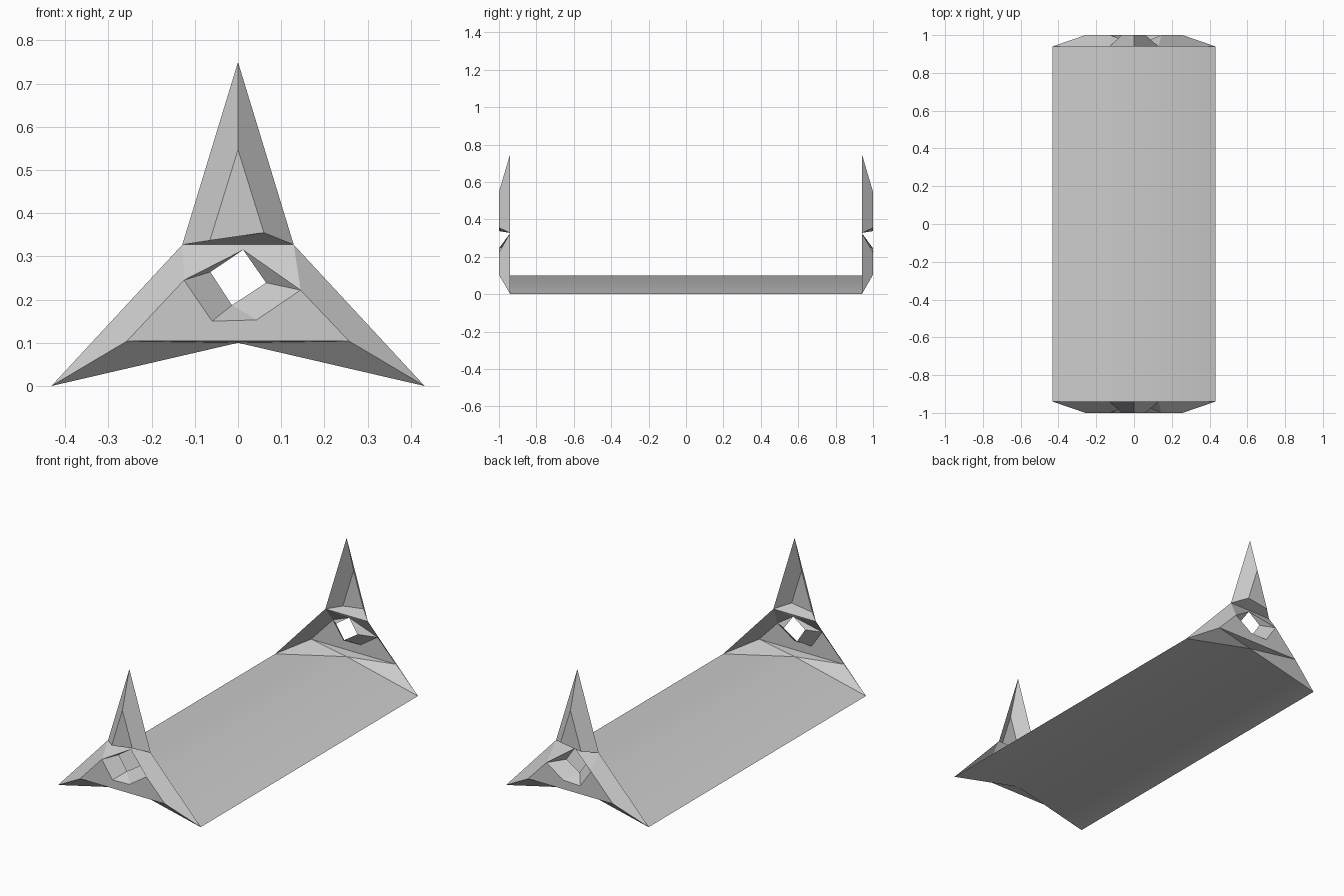
import bpy

if "Cube" in bpy.data.objects:
    bpy.data.objects.remove(bpy.data.objects["Cube"])

grey = bpy.data.materials.new("plain grey")
grey.diffuse_color = (0.6, 0.6, 0.6, 1)
grey.use_nodes = True
grey.node_tree.nodes["Principled BSDF"].inputs["Base Color"].default_value = grey.diffuse_color
BACK, FRONT = 0.94, 1.0   # inner and outer planes of each end piece


def add_part(name, verts, faces):
    mesh = bpy.data.meshes.new(name)
    mesh.from_pydata(verts, [], faces)
    mesh.materials.append(grey)
    obj = bpy.data.objects.new(name, mesh)
    bpy.context.collection.objects.link(obj)
    return obj


def add_end(name, side, points, faces):
    """Hollow faceted shell; side is -1 for the front end, 1 for the back."""
    verts = [(x, side * y, z) for x, y, z in points]
    if side > 0:
        faces = [f[::-1] for f in faces]
    return add_part(name, verts, faces)


# Long folded sheet, softly shaded across its ridge
sheet = add_part("folded_sheet",
                 [(x, y, z) for y in (-BACK, BACK)
                  for x, z in ((-0.432, 0), (0, 0.1), (0.432, 0))],
                 [(0, 1, 4, 3), (1, 2, 5, 4)])
sheet.data.shade_smooth()

# Lower end piece: bevelled plate with a funnel-shaped opening
base_points = [
    (-0.432, BACK, 0), (0, BACK, 0.1), (0.432, BACK, 0),             # 0-2 foot
    (0.129, BACK, 0.327), (-0.129, BACK, 0.327),                    # 3-4 shoulders
    (-0.257, FRONT, 0.104), (0.257, FRONT, 0.104),                  # 5-6 plate corners
    (-0.125, FRONT, 0.245), (-0.06, FRONT, 0.15),                   # 7-8 opening
    (0.043, FRONT, 0.153), (0.145, FRONT, 0.222),                   # 9-10 opening
    (0.012, BACK + 0.005, 0.315),                                   # 11 opening top
    (-0.064, BACK, 0.264), (-0.014, BACK, 0.187), (0.065, BACK, 0.239),  # 12-14 inner rim
]
base_faces = [
    (0, 1, 5), (1, 6, 5), (1, 2, 6),                # underside bevels
    (0, 5, 7, 4), (2, 3, 10, 6),                    # side bevels
    (5, 8, 7), (5, 6, 9, 8), (6, 10, 9),            # plate around the opening
    (4, 7, 11), (4, 11, 3), (3, 11, 10),            # sloping top
    (7, 12, 11), (7, 8, 13, 12),                    # funnel, left
    (8, 9, 13), (9, 10, 14, 13), (10, 11, 14),      # funnel, bottom and right
]

# Upper spike
spike_points = [
    (-0.129, BACK, 0.327), (0.129, BACK, 0.327), (0, BACK, 0.75),
    (-0.065, FRONT, 0.337), (0.06, FRONT, 0.355), (0, FRONT, 0.547),
]
spike_faces = [(3, 4, 5), (0, 3, 5, 2), (1, 2, 5, 4), (0, 1, 4, 3)]

for label, side in (("front", -1), ("back", 1)):
    add_end(label + "_end_plate", side, base_points, base_faces)
    add_end(label + "_spike", side, spike_points, spike_faces)
